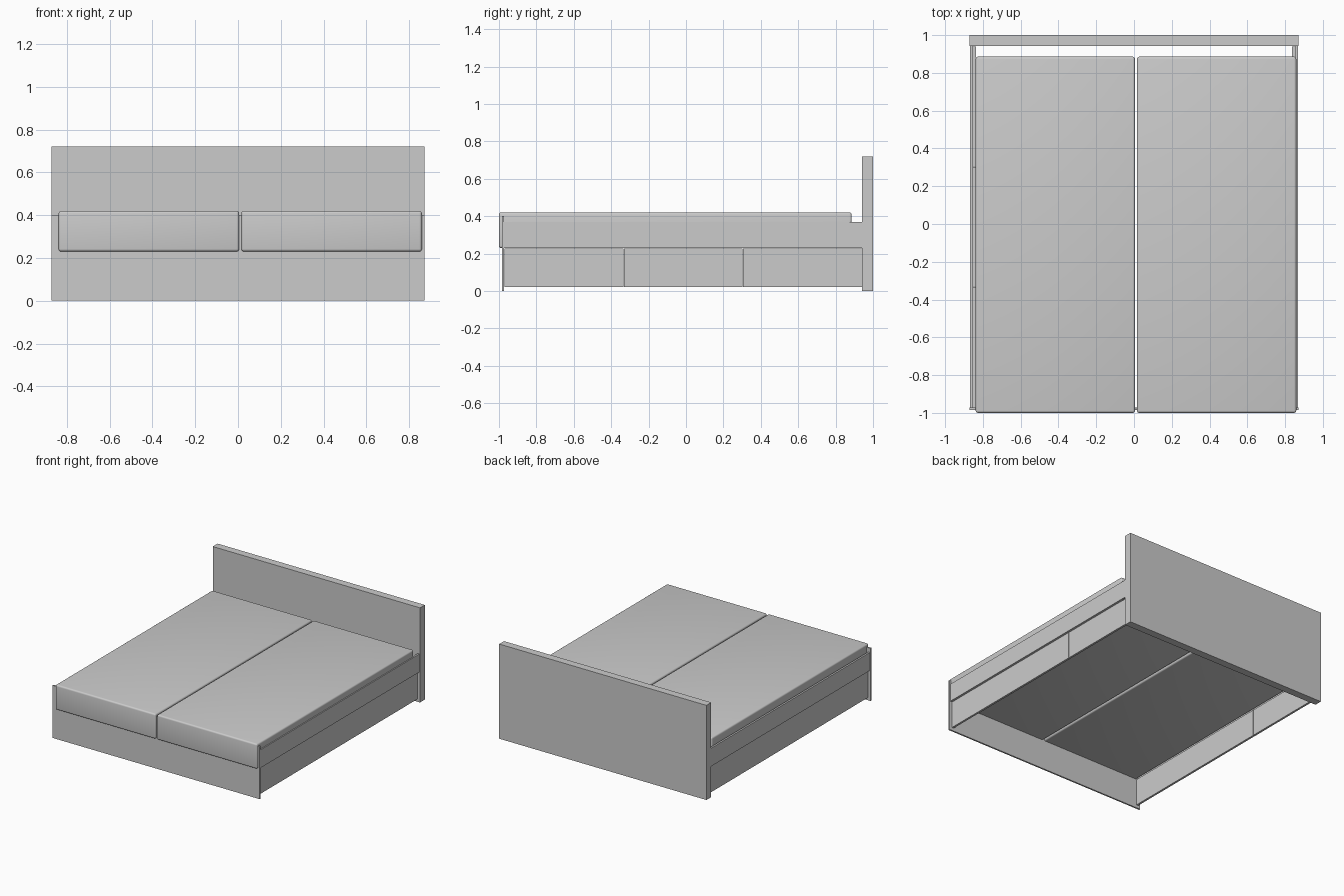
import bpy

if "Cube" in bpy.data.objects:
    bpy.data.objects.remove(bpy.data.objects["Cube"])


def box(name, x, y, z, bevel=0.0):
    """Box from (min, max) ranges, optionally with rounded smooth edges."""
    bpy.ops.mesh.primitive_cube_add(
        size=1, location=[(a + b) / 2 for a, b in (x, y, z)])
    ob = bpy.context.object
    ob.name = name
    ob.scale = [b - a for a, b in (x, y, z)]
    bpy.ops.object.transform_apply(location=False, rotation=False, scale=True)
    if bevel:
        mod = ob.modifiers.new("rounding", 'BEVEL')
        mod.width = bevel
        mod.segments = 4
        bpy.ops.object.modifier_apply(modifier=mod.name)
        bpy.ops.object.shade_smooth_by_angle()
    return ob


# Headboard and thin footboard
box("headboard", (-0.872, 0.872), (0.942, 1.0), (0, 0.72))
box("footboard", (-0.872, 0.872), (-0.984, -0.972), (0, 0.40))

# Two mattresses side by side, slightly overhanging the footboard
box("mattress_left", (-0.838, 0.005), (-1.0, 0.886), (0.23, 0.42), 0.012)
box("mattress_right", (0.016, 0.859), (-1.0, 0.886), (0.23, 0.42), 0.012)

# Side rails with a row of three recessed drawer fronts beneath each
splits = [-0.972, -0.333, 0.304, 0.942]
for side, s in (("left", -1), ("right", 1)):
    rail_x = sorted((s * 0.853, s * 0.867))
    box(f"side_rail_{side}", rail_x, (-0.972, 0.942), (0.23, 0.368))
    drawer_x = sorted((s * 0.837, s * 0.853))
    for i in range(3):
        box(f"drawer_front_{side}_{i + 1}", drawer_x,
            (splits[i] + 0.001, splits[i + 1] - 0.001), (0.022, 0.227))
